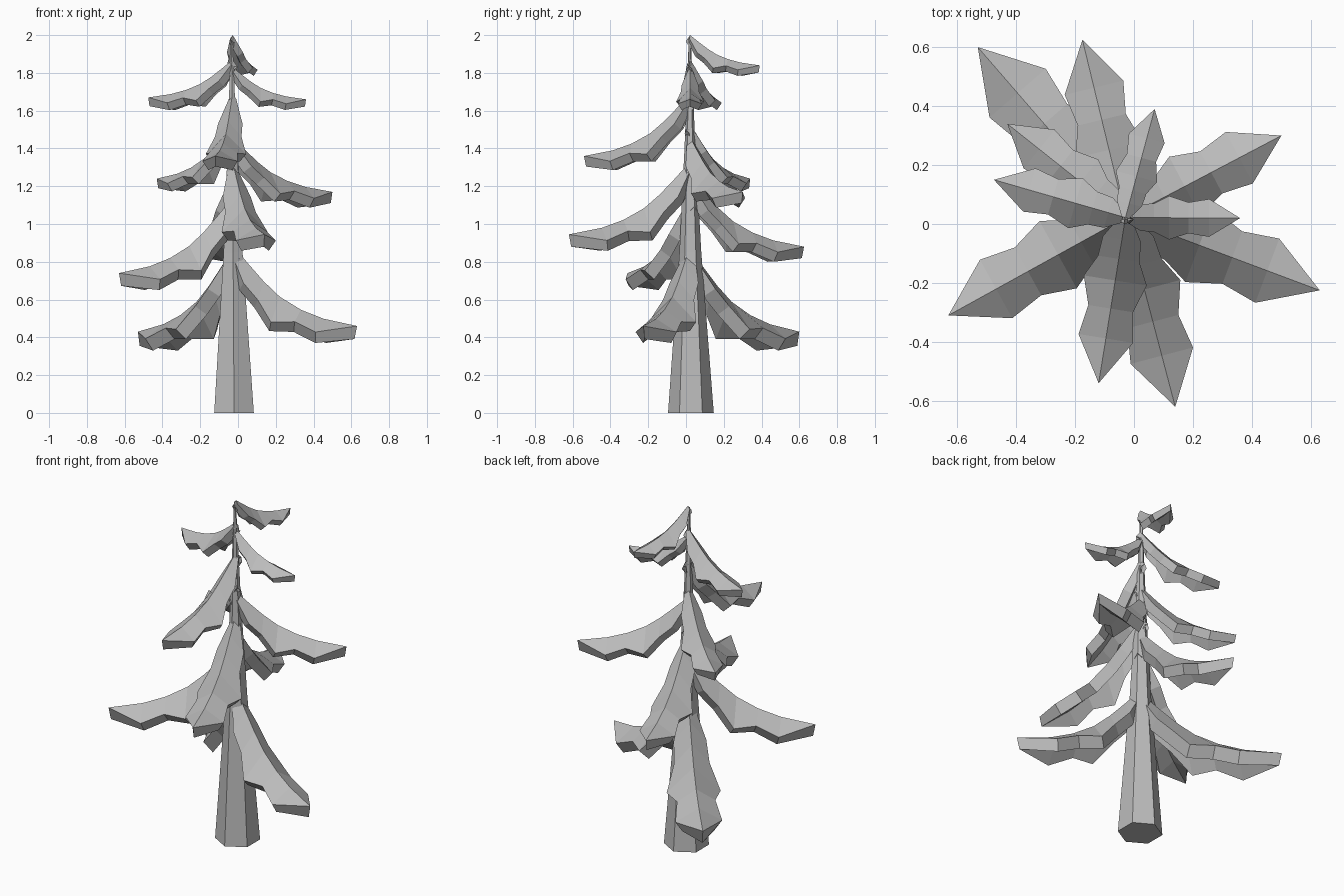
import bpy, bmesh, math
from mathutils import Vector

if "Cube" in bpy.data.objects:
    bpy.data.objects.remove(bpy.data.objects["Cube"])

grey = bpy.data.materials.new("plain_grey")
grey.diffuse_color = (0.5, 0.5, 0.5, 1)
grey.use_nodes = True
grey.node_tree.nodes["Principled BSDF"].inputs["Base Color"].default_value = grey.diffuse_color
CX, CY = -0.029, 0.022

# Trunk: six-sided rings (height, radius, x, y), tapering faster low down
bm = bmesh.new()
rings = []
for z, r, x, y in [(0, 0.121, -0.021, 0.026), (0.85, 0.058, -0.026, 0.023),
                   (1.4, 0.029, -0.030, 0.021), (1.99, 0.005, -0.034, 0.020)]:
    rings.append([bm.verts.new((x + r * math.sin(k * math.pi / 3),
                                y + r * math.cos(k * math.pi / 3), z)) for k in range(6)])
for a, b in zip(rings, rings[1:]):
    for k in range(6):
        bm.faces.new((a[k], a[k - 1], b[k - 1], b[k]))
bm.faces.new(rings[0])
bm.faces.new(rings[-1])
bmesh.ops.recalc_face_normals(bm, faces=bm.faces)
mesh = bpy.data.meshes.new("trunk")
bm.to_mesh(mesh)
bm.free()
mesh.materials.append(grey)
bpy.context.collection.objects.link(bpy.data.objects.new("trunk", mesh))

# Branch stations: along, ridge height, half width, edge droop (fractions)
STATIONS = [(0.0, 1.0, 0.035, 0.05), (0.13, 0.76, 0.115, 0.14), (0.25, 0.55, 0.125, 0.14),
            (0.38, 0.36, 0.19, 0.19), (0.55, 0.20, 0.135, 0.09), (0.73, 0.09, 0.165, 0.10)]


def branch(name, tip, root_z):
    """Folded leaf-shaped bough with notched edges, thickened downwards."""
    root = Vector((CX, CY, 0))
    flat = Vector((tip[0], tip[1], 0)) - root
    length = flat.length
    u = flat.normalized()
    side = Vector((-u.y, u.x, 0))
    drop = root_z - tip[2]
    bm = bmesh.new()
    rows = []
    for t, h, w, d in STATIONS:
        mid = root + flat * t + Vector((0, 0, tip[2] + drop * h))
        low = Vector((0, 0, -d * length))
        rows.append([bm.verts.new(mid + side * w * length + low),
                     bm.verts.new(mid),
                     bm.verts.new(mid - side * w * length + low)])
    end = bm.verts.new(tip)
    for a, b in zip(rows, rows[1:]):
        for i in (0, 1):
            bm.faces.new((a[i], a[i + 1], b[i + 1], b[i]))
    for i in (0, 1):
        bm.faces.new((rows[-1][i], rows[-1][i + 1], end))
    bm.normal_update()
    if sum(f.normal.z for f in bm.faces) < 0:
        bmesh.ops.reverse_faces(bm, faces=bm.faces)
    me = bpy.data.meshes.new(name)
    bm.to_mesh(me)
    bm.free()
    ob = bpy.data.objects.new(name, me)
    bpy.context.collection.objects.link(ob)
    me.materials.append(grey)
    m = ob.modifiers.new("thickness", 'SOLIDIFY')
    m.thickness = 0.1 * length
    m.offset = -1


# Tip position and ridge height at the trunk, from bottom to top
BRANCHES = [((-0.53, 0.60, 0.43), 0.87), ((0.63, -0.225, 0.46), 0.89),
            ((-0.63, -0.31, 0.74), 1.14), ((-0.175, 0.625, 0.88), 1.25),
            ((0.14, -0.62, 0.945), 1.33), ((0.50, 0.30, 1.17), 1.46),
            ((-0.43, 0.34, 1.24), 1.53), ((-0.12, -0.54, 1.36), 1.69),
            ((0.36, 0.02, 1.66), 1.83), ((-0.475, 0.15, 1.67), 1.87),
            ((0.07, 0.39, 1.84), 2.0)]
for i, (tip, rz) in enumerate(BRANCHES):
    branch(f"branch_{i + 1}", tip, rz)
